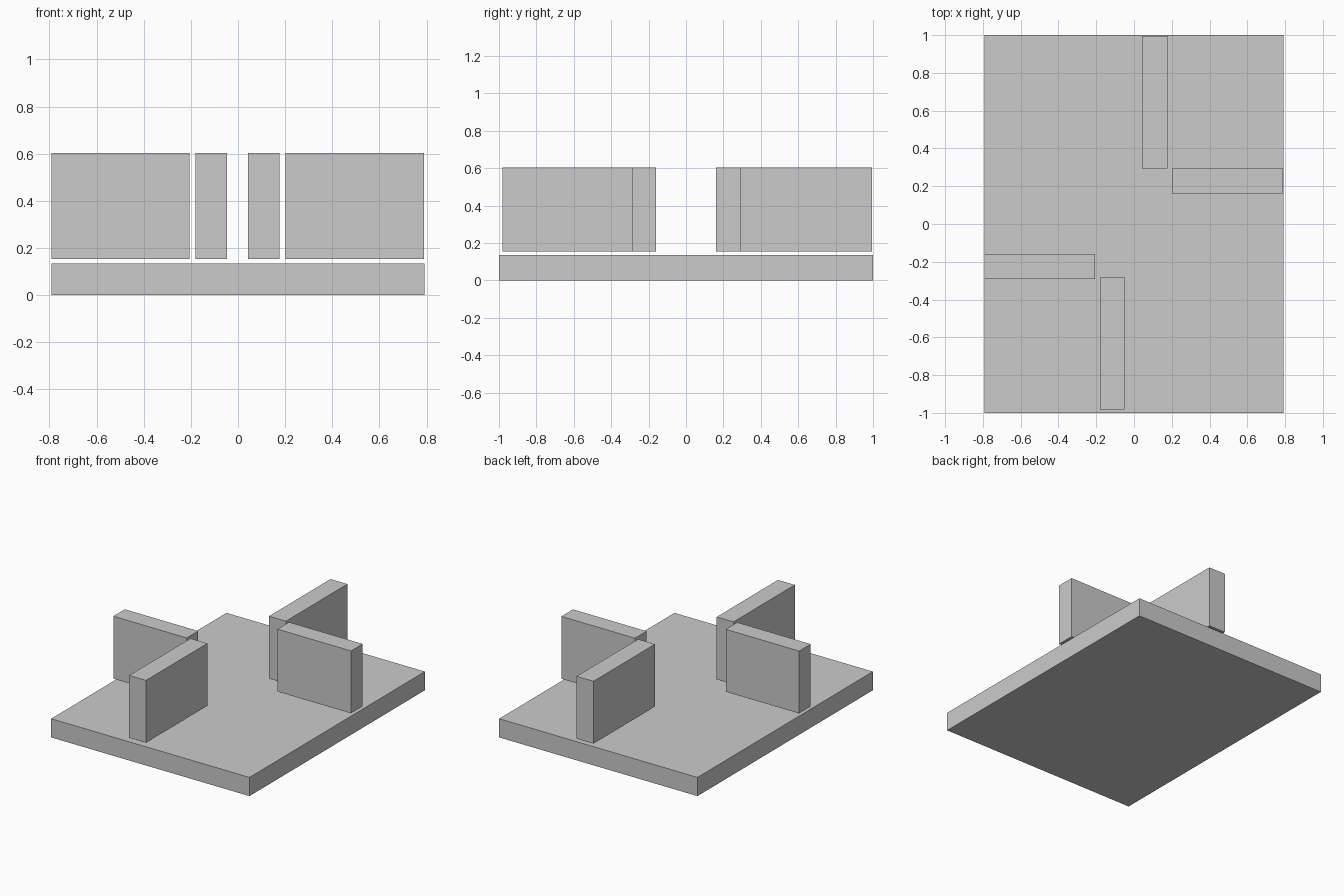
import bpy
import bmesh
from mathutils import Vector

if "Cube" in bpy.data.objects:
    bpy.data.objects.remove(bpy.data.objects["Cube"])


def box(name, x, y, z):
    """Axis-aligned box from (min, max) ranges."""
    lo, hi = (Vector(c) for c in zip(x, y, z))
    bm = bmesh.new()
    bmesh.ops.create_cube(bm, size=1.0)
    bmesh.ops.scale(bm, vec=hi - lo, verts=bm.verts)
    mesh = bpy.data.meshes.new(name)
    bm.to_mesh(mesh)
    bm.free()
    obj = bpy.data.objects.new(name, mesh)
    obj.location = (lo + hi) / 2
    bpy.context.collection.objects.link(obj)
    return obj


# Floor slab
box("floor_slab", (-0.792, 0.792), (-1.0, 1.0), (0.0, 0.135))

# Four upright walls, floating slightly above the slab
WALL_Z = (0.154, 0.604)
walls = {
    "left_wall": ((-0.792, -0.206), (-0.291, -0.160)),
    "front_wall": ((-0.181, -0.047), (-0.982, -0.283)),
    "right_wall": ((0.202, 0.790), (0.161, 0.293)),
    "back_wall": ((0.042, 0.177), (0.294, 0.995)),
}
for name, (x, y) in walls.items():
    box(name, x, y, WALL_Z)
